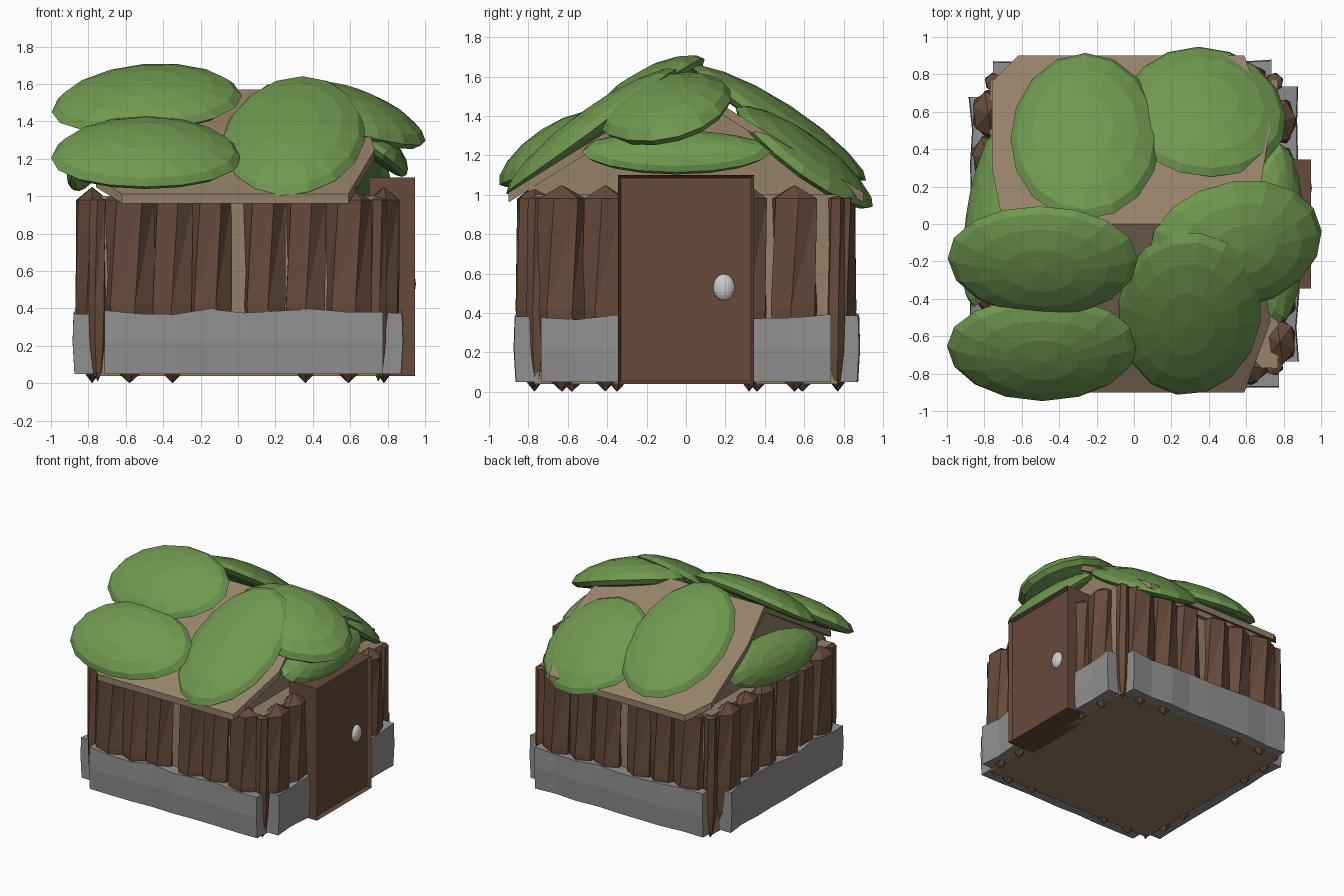
import bpy, bmesh, random
from math import radians, sin, cos, pi
from mathutils import Matrix, Vector, Euler

if "Cube" in bpy.data.objects:
    bpy.data.objects.remove(bpy.data.objects["Cube"])

random.seed(4)


def material(name, rgb):
    m = bpy.data.materials.new(name)
    m.diffuse_color = (*rgb, 1)
    m.use_nodes = True
    m.node_tree.nodes["Principled BSDF"].inputs["Base Color"].default_value = m.diffuse_color
    return m


TAN = material("tan", (0.30, 0.22, 0.14))
BARK = material("bark", (0.135, 0.07, 0.042))
LEAF = material("leaf", (0.16, 0.32, 0.08))
STONE = material("stone", (0.28, 0.28, 0.28))


def finish(bm, name, mat=None):
    bmesh.ops.recalc_face_normals(bm, faces=bm.faces)
    me = bpy.data.meshes.new(name)
    bm.to_mesh(me)
    bm.free()
    ob = bpy.data.objects.new(name, me)
    bpy.context.collection.objects.link(ob)
    if mat:
        me.materials.append(mat)
    return ob


def box(name, lo, hi, mat=None):
    lo, hi = Vector(lo), Vector(hi)
    bm = bmesh.new()
    bmesh.ops.create_cube(bm, size=1, matrix=Matrix.Translation((lo + hi) / 2)
                          @ Matrix.Diagonal((*(hi - lo), 1)))
    return finish(bm, name, mat)


def prism(name, pts, offset, mat):
    # closed solid: flat polygon swept along an offset
    bm = bmesh.new()
    a = [bm.verts.new(p) for p in pts]
    b = [bm.verts.new(Vector(p) + Vector(offset)) for p in pts]
    bm.faces.new(a)
    bm.faces.new(b)
    for i in range(len(a)):
        j = (i + 1) % len(a)
        bm.faces.new((a[i], a[j], b[j], b[i]))
    return finish(bm, name, mat)


def log(name, x, y, rx, ry, tip=0.0, peak=1.05):
    # six-sided stake, pointed at both ends, slightly twisted
    bm = bmesh.new()
    n, turn = 6, random.uniform(0, pi)
    rings = []
    for z, k, tw in ((0.06, 0.5, 0), (0.2, 0.85, 0), (0.42, 1.0, 0), (0.98, 0.95, 0.3)):
        rings.append([bm.verts.new((x + rx * k * cos(turn + tw + 2 * pi * i / n),
                                    y + ry * k * sin(turn + tw + 2 * pi * i / n),
                                    z)) for i in range(n)])
    low = bm.verts.new((x, y, tip))
    top = bm.verts.new((x, y, peak))
    for i in range(n):
        j = (i + 1) % n
        bm.faces.new((low, rings[0][j], rings[0][i]))
        bm.faces.new((rings[-1][i], rings[-1][j], top))
        for a, b in zip(rings, rings[1:]):
            bm.faces.new((a[i], a[j], b[j]))
            bm.faces.new((a[i], b[j], b[i]))
    finish(bm, name, BARK)


def stone_band(name, length, shift, angle):
    # rough slab with an uneven top and outer face, turned to its wall
    bm = bmesh.new()
    n, secs = 8, []
    rot = Matrix.Rotation(radians(angle), 4, 'Z')
    for i in range(n + 1):
        x = shift + length * (i / n - 0.5)
        out = -0.875 + random.uniform(-0.01, 0.01)
        top = 0.385 + random.uniform(-0.02, 0.018)
        prof = [(-0.75, 0.05), (out + 0.01, 0.05), (out, 0.22), (out + 0.005, top), (-0.75, top)]
        secs.append([bm.verts.new(rot @ Vector((x, y, z))) for y, z in prof])
    for a, b in zip(secs, secs[1:]):
        for i in range(5):
            j = (i + 1) % 5
            bm.faces.new((a[i], a[j], b[j], b[i]))
    bm.faces.new(secs[0])
    bm.faces.new(secs[-1])
    finish(bm, name, STONE)


def leaf(name, centre, size, rot, droop=0.06):
    # flattened faceted ball with its rim bent down
    bm = bmesh.new()
    bmesh.ops.create_uvsphere(bm, u_segments=16, v_segments=8, radius=1)
    m = Matrix.LocRotScale(Vector(centre), Euler([radians(a) for a in rot]), None)
    for v in bm.verts:
        u, w, t = v.co
        v.co = m @ Vector((u * size[0], w * size[1],
                           t * size[2] + droop * (0.5 - u * u - 0.5 * w * w)))
    finish(bm, name, LEAF)


# inner walls and floor
box("inner_walls", (-0.77, -0.77, 0.04), (0.77, 0.77, 1.0), TAN)

# gable roof: two slope panels with clipped corners, and the gable fill
RIDGE, SLOPE = 1.57, 0.62
for s, side in ((-1, "front"), (1, "back")):
    outline = [(-0.70, 0), (-0.76, 0.30), (-0.76, 0.76), (-0.62, 0.9),
               (0.59, 0.9), (0.73, 0.52), (0.64, 0)]
    prism(side + "_roof_panel", [(x, s * y, RIDGE - SLOPE * y) for x, y in outline],
          (0, 0, -0.05), TAN)
EDGE = RIDGE - 0.02 - SLOPE * 0.8
prism("gable_fill", [(-0.67, -0.8, 0.98), (-0.67, 0.8, 0.98), (-0.67, 0.8, EDGE),
                     (-0.67, 0, RIDGE - 0.02), (-0.67, -0.8, EDGE)], (1.30, 0, 0), TAN)

# stake walls: position along the wall, half width, foot height
row = [(-0.58, 0.14, 0), (-0.35, 0.12, 0), (-0.15, 0.12, 0.05),
       (0.14, 0.12, 0.05), (0.36, 0.12, 0), (0.59, 0.13, 0)]
for i, (p, r, tip) in enumerate(row):
    log(f"front_stake_{i}", p, -0.77, r, 0.095, tip)
    log(f"back_stake_{i}", p, 0.77, r, 0.095, tip)
    log(f"left_stake_{i}", -0.78, p, 0.09, r, tip)
for i, (p, r) in enumerate(((-0.63, 0.13), (-0.41, 0.12), (0.32, 0.1), (0.55, 0.13))):
    log(f"right_stake_{i}", 0.78, p, 0.09, r)
for sx in (-1, 1):
    for sy in (-1, 1):
        log("corner_stake", sx * 0.75, sy * 0.76, 0.05, 0.05, 0.01, 1.0)

# stone footing
stone_band("front_stone", 1.49, 0.03, 0)
stone_band("right_stone", 1.47, 0, 90)
stone_band("back_stone", 1.49, 0.01, 180)
stone_band("left_stone", 1.42, 0.03, 270)

# door with a recessed panel, and knob
door = box("door", (0.70, -0.345, 0.04), (0.945, 0.345, 1.10), BARK)
bm = bmesh.new()
bm.from_mesh(door.data)
face = max(bm.faces, key=lambda f: f.calc_center_median().x)
bmesh.ops.inset_region(bm, faces=[face], thickness=0.02)
bmesh.ops.translate(bm, verts=face.verts, vec=(-0.03, 0, 0))
bm.to_mesh(door.data)
bm.free()
bm = bmesh.new()
bmesh.ops.create_uvsphere(bm, u_segments=16, v_segments=10, radius=1,
                          matrix=Matrix.Translation((0.915, 0.193, 0.53))
                          @ Matrix.Diagonal((0.036, 0.055, 0.068, 1)))
finish(bm, "door_knob")

# leaf thatch
leaf("leaf_front_left_upper", (-0.49, -0.20, 1.52), (0.51, 0.34, 0.08), (30, -5, 0))
leaf("leaf_front_left_lower", (-0.49, -0.67, 1.23), (0.51, 0.33, 0.09), (33, 0, 0))
leaf("leaf_front_right", (0.29, -0.48, 1.32), (0.39, 0.54, 0.08), (36, 0, -8))
leaf("leaf_right_upper", (0.55, -0.11, 1.44), (0.48, 0.35, 0.11), (16, 14, 8))
leaf("leaf_back_left", (-0.26, 0.47, 1.36), (0.40, 0.53, 0.08), (-33, 0, 0))
leaf("leaf_back_right", (0.38, 0.60, 1.19), (0.44, 0.43, 0.08), (-36, 8, 0))
leaf("leaf_left_gable", (-0.79, 0.03, 1.19), (0.18, 0.48, 0.07), (0, -58, -8), 0.03)
leaf("leaf_right_gable", (0.78, -0.05, 1.22), (0.16, 0.48, 0.07), (0, 36, 0), 0.03)
